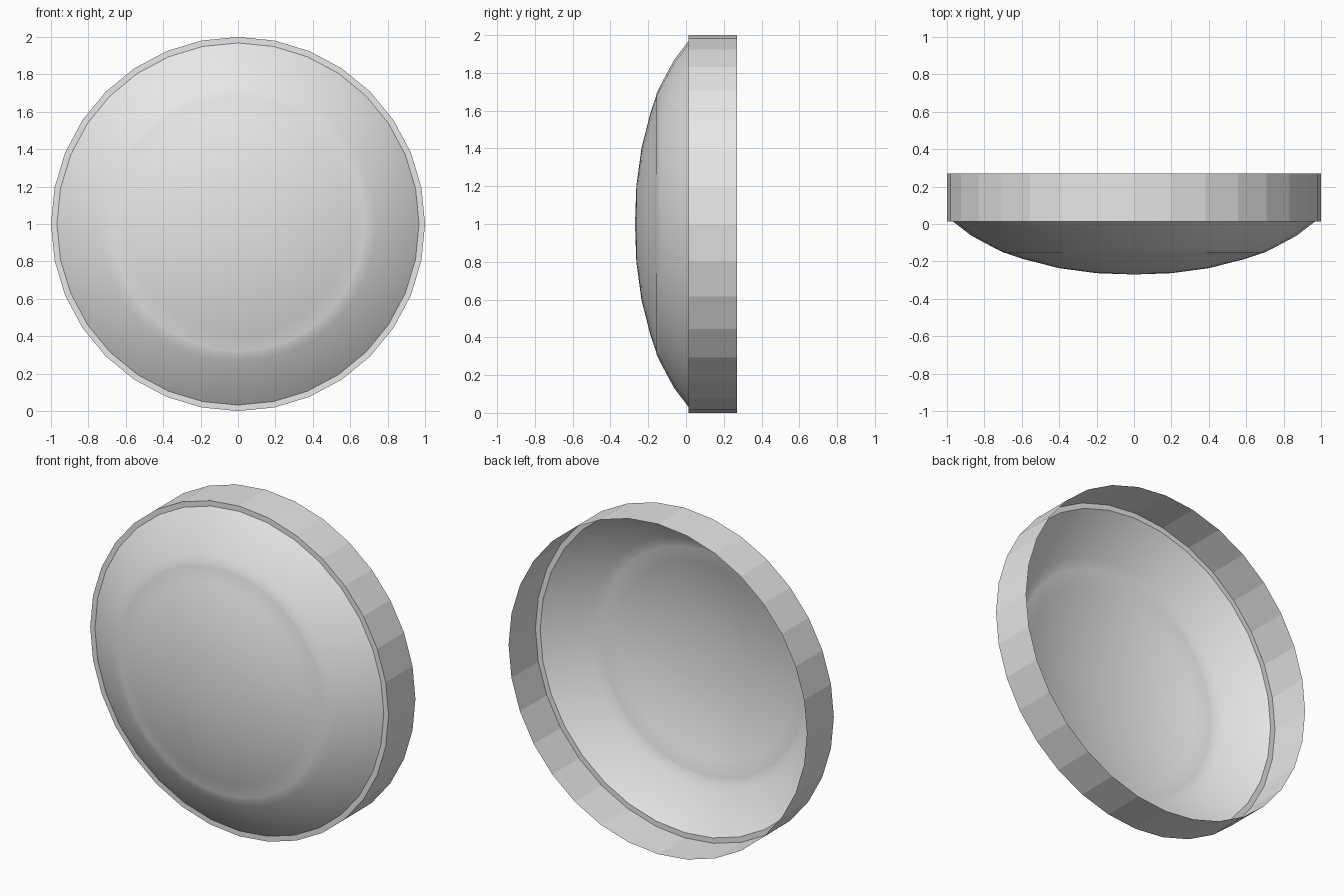
import bpy, bmesh, math

cube = bpy.data.objects.get("Cube")
if cube:
    bpy.data.objects.remove(cube, do_unlink=True)

SIDES = 32

grey = bpy.data.materials.new("light_grey")
grey.use_nodes = True
colour = (0.8, 0.8, 0.8, 1)
grey.diffuse_color = colour
grey.node_tree.nodes["Principled BSDF"].inputs["Base Color"].default_value = colour


def lathe(name, profile, smooth):
    """Revolve (radius, y) points about the front-to-back axis."""
    bm = bmesh.new()
    rings = []
    for r, y in profile:
        if r == 0:
            rings.append([bm.verts.new((0, y, 1))] * SIDES)
        else:
            angles = [2 * math.pi * i / SIDES for i in range(SIDES)]
            rings.append([bm.verts.new((r * math.cos(a), y, 1 + r * math.sin(a)))
                          for a in angles])
    for a, b in zip(rings, rings[1:]):
        for i in range(SIDES):
            j = (i + 1) % SIDES
            corners = list(dict.fromkeys((a[i], a[j], b[j], b[i])))
            bm.faces.new(corners).smooth = smooth
    mesh = bpy.data.meshes.new(name)
    bm.to_mesh(mesh)
    bm.free()
    mesh.materials.append(grey)
    obj = bpy.data.objects.new(name, mesh)
    bpy.context.collection.objects.link(obj)
    return obj


# Domed front with a fine circular step
lathe("dome", [(0, -0.27), (0.2, -0.263), (0.4, -0.236), (0.59, -0.188),
               (0.684, -0.156), (0.692, -0.155), (0.74, -0.132),
               (0.87, -0.062), (0.968, 0.013)], True)

# Narrow front flange and open-backed faceted band
lathe("rim", [(0.968, 0.013), (1, 0.013), (1, 0.27)], False)
